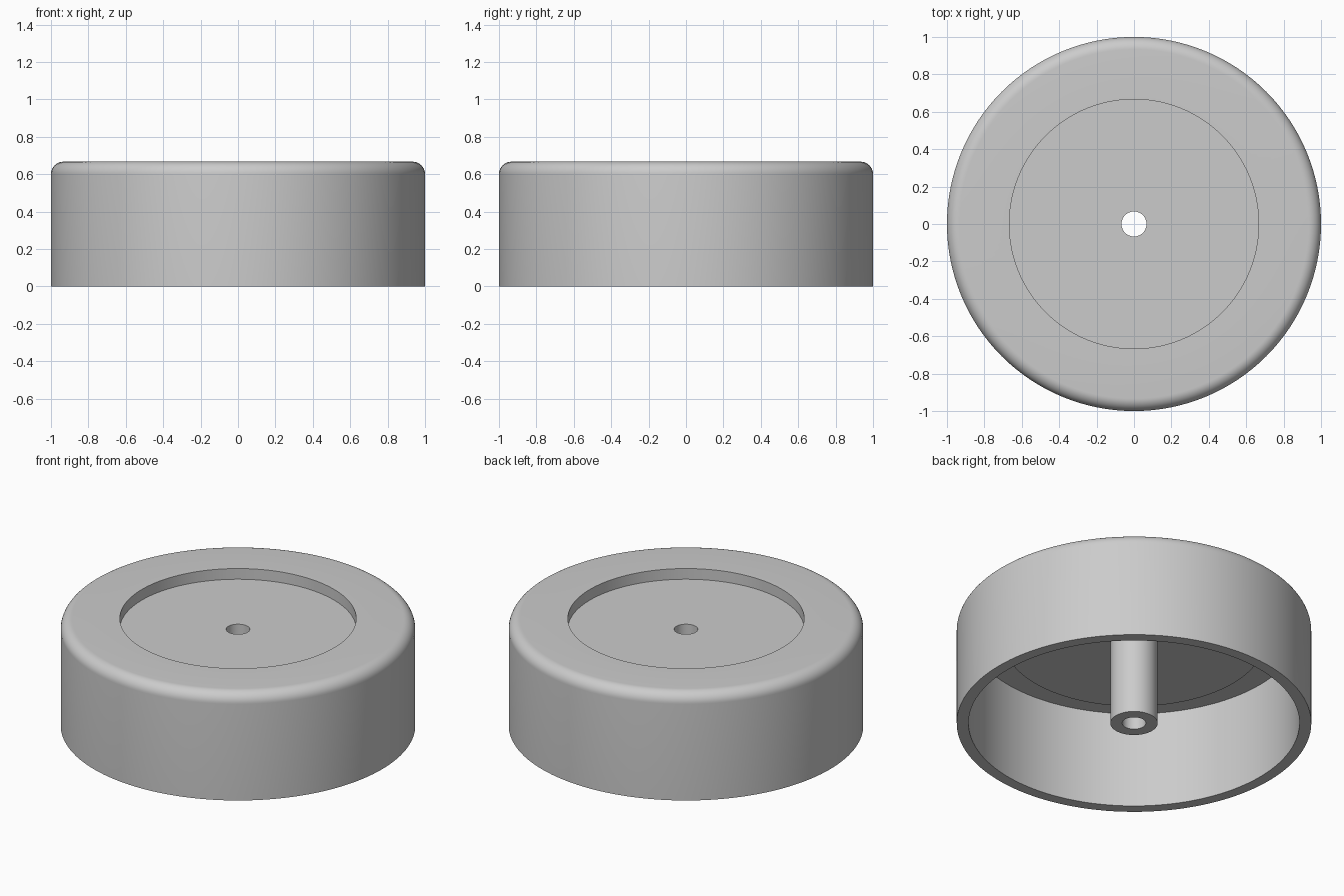
import bpy, bmesh, math

if "Cube" in bpy.data.objects:
    bpy.data.objects.remove(bpy.data.objects["Cube"], do_unlink=True)

RADIUS, HEIGHT, WALL = 1.0, 0.6667, 0.0667
RECESS, POST, HOLE = 0.6667, 0.1333, 0.0667
SEGMENTS = 128

# Plain grey material
grey = bpy.data.materials.new("plain grey")
grey.use_nodes = True
colour = (0.6, 0.6, 0.6, 1.0)
grey.diffuse_color = colour
grey.node_tree.nodes["Principled BSDF"].inputs["Base Color"].default_value = colour

# Closed half section (radius, z): outer wall, rounded rim, recessed top, bore,
# centre post, stepped ceiling, inner wall
FILLET_STEPS = 10
fillet = [(RADIUS - WALL + WALL * math.cos(a), HEIGHT - WALL + WALL * math.sin(a))
          for a in (math.pi / 2 * i / FILLET_STEPS for i in range(FILLET_STEPS + 1))]
section = [(RADIUS, 0)] + fillet + [
    (RECESS, HEIGHT), (RECESS, HEIGHT - WALL),
    (HOLE, HEIGHT - WALL), (HOLE, 0),
    (POST, 0), (POST, HEIGHT - 2 * WALL),
    (RECESS + WALL, HEIGHT - 2 * WALL), (RECESS + WALL, HEIGHT - WALL),
    (RADIUS - WALL, HEIGHT - WALL), (RADIUS - WALL, 0)]

# Revolve the section around z
bm = bmesh.new()
verts = [bm.verts.new((r, 0, z)) for r, z in section]
edges = [bm.edges.new((verts[i - 1], verts[i])) for i in range(len(verts))]
bmesh.ops.spin(bm, geom=verts + edges, cent=(0, 0, 0), axis=(0, 0, 1),
               angle=2 * math.pi, steps=SEGMENTS, use_merge=True)
bmesh.ops.remove_doubles(bm, verts=bm.verts, dist=1e-5)
bmesh.ops.recalc_face_normals(bm, faces=bm.faces)
mesh = bpy.data.meshes.new("hollow_cap")
bm.to_mesh(mesh)
bm.free()
mesh.materials.append(grey)

cap = bpy.data.objects.new("hollow_cap", mesh)
bpy.context.collection.objects.link(cap)

# Smooth curves, sharp corners
bpy.ops.object.select_all(action='DESELECT')
cap.select_set(True)
bpy.context.view_layer.objects.active = cap
bpy.ops.object.shade_smooth_by_angle(angle=math.radians(30))
